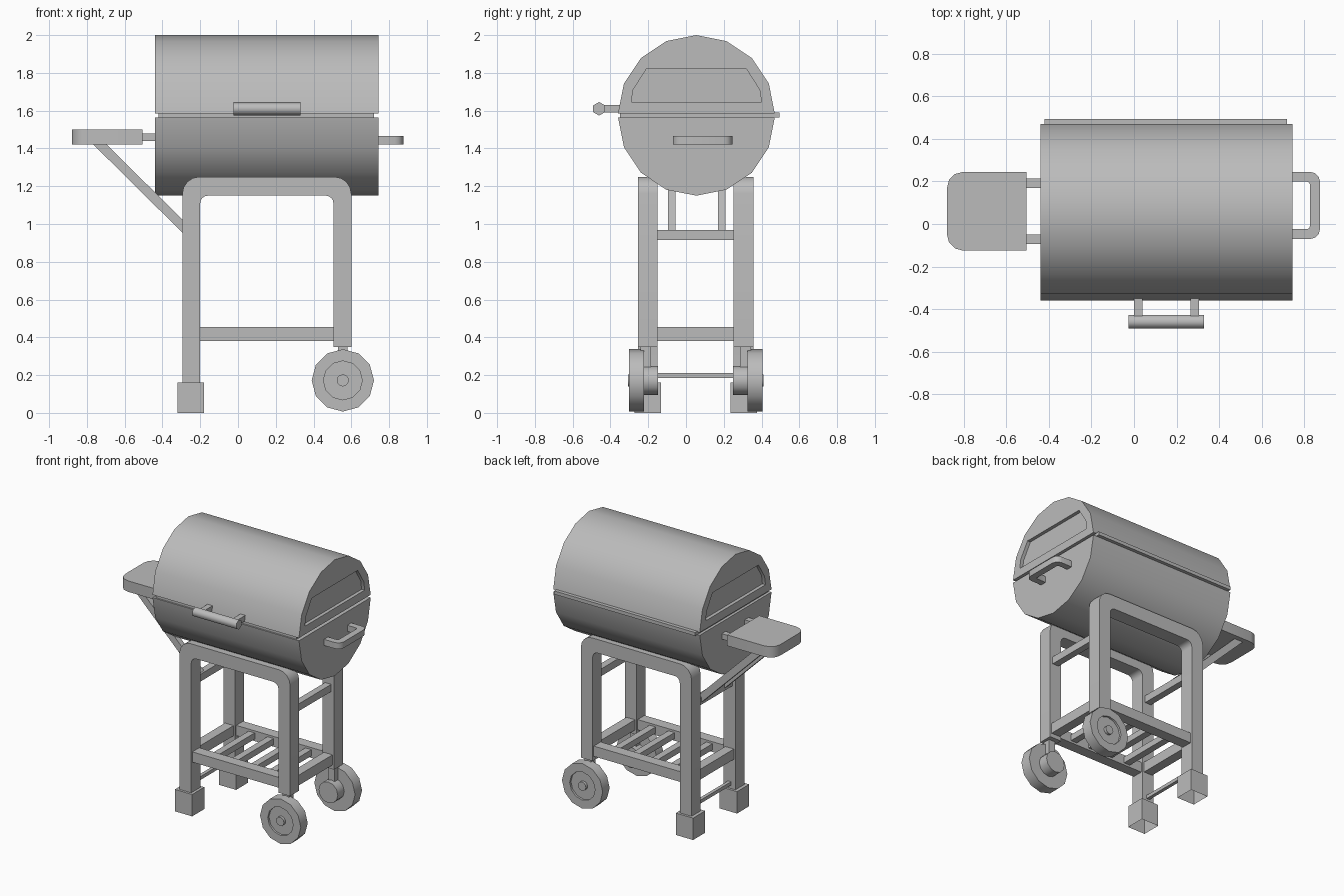
import bpy, bmesh
from math import sin, cos, pi, radians
from mathutils import Vector

cube = bpy.data.objects.get("Cube")
if cube:
    bpy.data.objects.remove(cube)

grey = bpy.data.materials.new("plain grey")
grey.use_nodes = True
grey.diffuse_color = (0.5, 0.5, 0.5, 1)
grey.node_tree.nodes["Principled BSDF"].inputs["Base Color"].default_value = (0.5, 0.5, 0.5, 1)


def finish(name, bm, angle=0):
    bmesh.ops.recalc_face_normals(bm, faces=bm.faces)
    mesh = bpy.data.meshes.new(name)
    bm.to_mesh(mesh)
    bm.free()
    mesh.materials.append(grey)
    ob = bpy.data.objects.new(name, mesh)
    bpy.context.collection.objects.link(ob)
    if angle:
        smooth(ob, angle)
    return ob


def activate(ob):
    bpy.ops.object.select_all(action='DESELECT')
    ob.select_set(True)
    bpy.context.view_layer.objects.active = ob


def smooth(ob, angle):
    activate(ob)
    bpy.ops.object.shade_smooth_by_angle(angle=radians(angle))


def prism(name, outline, axis, a, b, angle=0):
    """Extrude a 2D outline along an axis from a to b."""
    place = {'x': lambda u, v, t: (t, u, v),
             'y': lambda u, v, t: (u, t, v),
             'z': lambda u, v, t: (u, v, t)}[axis]
    bm = bmesh.new()
    face = bm.faces.new([bm.verts.new(place(u, v, a)) for u, v in outline])
    ext = bmesh.ops.extrude_face_region(bm, geom=[face], use_keep_orig=True)
    shift = Vector(place(0, 0, b - a))
    for v in ext['geom']:
        if isinstance(v, bmesh.types.BMVert):
            v.co += shift
    return finish(name, bm, angle)


def box(name, x, y, z, open_bottom=False):
    ob = prism(name, [(x[0], y[0]), (x[1], y[0]), (x[1], y[1]), (x[0], y[1])], 'z', *z)
    if open_bottom:
        bm = bmesh.new()
        bm.from_mesh(ob.data)
        low = [f for f in bm.faces if all(v.co.z < z[0] + 0.001 for v in f.verts)]
        bmesh.ops.delete(bm, geom=low, context='FACES')
        bm.to_mesh(ob.data)
        bm.free()
    return ob


def arc(cx, cy, r, start, end, steps):
    return [(cx + r * cos(radians(start + (end - start) * i / steps)),
             cy + r * sin(radians(start + (end - start) * i / steps))) for i in range(steps + 1)]


def lathe_y(name, rings, centre, sides, angle):
    """Turn (radius, y) rings about a y axis and cap both ends."""
    bm = bmesh.new()
    loops = [[bm.verts.new((centre[0] + r * cos(2 * pi * i / sides), y,
                            centre[1] + r * sin(2 * pi * i / sides)))
              for i in range(sides)] for r, y in rings]
    for p, q in zip(loops, loops[1:]):
        for i in range(sides):
            j = (i + 1) % sides
            bm.faces.new((p[i], p[j], q[j], q[i]))
    bm.faces.new(loops[0])
    bm.faces.new(loops[-1])
    return finish(name, bm, angle)


# Barrel: bowl, seam plate and lid
END_L, END_R, MID_Y, RADIUS = -0.44, 0.745, 0.055, 0.415
prism("bowl", arc(MID_Y, 1.565, RADIUS, 180, 360, 8), 'x', END_L, END_R, 30)
box("hinge_plate", (-0.42, 0.72), (-0.35, 0.495), (1.565, 1.59))
lid = prism("lid", arc(MID_Y, 1.585, RADIUS, 0, 180, 8), 'x', END_L, END_R)

# Recessed panel in each end of the lid
panel = [(-0.29, 1.645), (0.40, 1.645), (0.39, 1.71), (0.32, 1.82), (-0.21, 1.82), (-0.28, 1.71)]
for end in (END_L, END_R):
    cutter = prism("panel_cutter", panel, 'x', end - 0.025, end + 0.025)
    cutter.hide_render = True
    mod = lid.modifiers.new("recess", 'BOOLEAN')
    mod.object = cutter
    mod.solver = 'EXACT'
    activate(lid)
    bpy.ops.object.modifier_apply(modifier=mod.name)
    bpy.data.objects.remove(cutter)
smooth(lid, 30)

# Lid handle
prism("lid_handle", arc(-0.46, 1.61, 0.036, 30, 330, 5), 'x', -0.025, 0.33, 65)
for x in (0.0, 0.265):
    box("lid_handle_post", (x, x + 0.04), (-0.44, -0.34), (1.59, 1.63))

# Side handle: bent bar with rounded corners
outer = arc(0.83, -0.025, 0.045, -90, 0, 3) + arc(0.83, 0.2, 0.045, 0, 90, 3)
inner = arc(0.815, 0.187, 0.012, 90, 0, 2) + arc(0.815, -0.012, 0.012, 0, -90, 2)
prism("side_handle", [(0.74, -0.07)] + outer + [(0.74, 0.245), (0.74, 0.199)] + inner
      + [(0.74, -0.024)], 'z', 1.42, 1.465, 35)

# Side table with brackets and diagonal struts
prism("side_table", [(-0.505, -0.125), (-0.505, 0.245)] + arc(-0.805, 0.17, 0.075, 90, 180, 3)
      + arc(-0.805, -0.05, 0.075, 180, 270, 3), 'z', 1.42, 1.5, 35)
for y in (-0.095, 0.17):
    box("table_bracket", (-0.52, -0.43), (y, y + 0.045), (1.44, 1.48))
    prism("table_strut", [(-0.77, 1.425), (-0.70, 1.425), (-0.235, 0.965), (-0.27, 0.93)],
          'y', y, y + 0.04)

# Two arched leg frames with feet, casters and rails
outer = arc(-0.205, 1.16, 0.09, 180, 90, 4) + arc(0.51, 1.16, 0.09, 90, 0, 4)
inner = arc(0.465, 1.11, 0.04, 0, 90, 4) + arc(-0.16, 1.11, 0.04, 90, 180, 4)
frame = [(-0.295, 0.15)] + outer + [(0.6, 0.35), (0.505, 0.35)] + inner + [(-0.2, 0.15)]
for place, y, out in (("front", -0.2025, -1), ("back", 0.305, 1)):
    prism(place + "_leg_frame", frame, 'y', y - 0.0525, y + 0.0525, 30)
    box(place + "_foot", (-0.32, -0.18), (y - 0.07, y + 0.07), (0, 0.16), True)
    box(place + "_shelf_rail", (-0.21, 0.515), (y - 0.04, y + 0.04), (0.38, 0.455))
    box(place + "_caster_stem", (0.53, 0.58), (y + out * 0.01 - 0.028, y + out * 0.01 + 0.028),
        (0.235, 0.36))
    rings = [(0.0775, -0.055), (0.0775, 0.02), (0.165, 0.02), (0.165, 0.1), (0.103, 0.1),
             (0.103, 0.085), (0.032, 0.085), (0.032, 0.105)]
    lathe_y(place + "_wheel", [(r, y + out * d) for r, d in rings], (0.555, 0.172), 12, 35)

# Cross rails at both ends, shelf slats and the low tie rod
for x in (-0.2475, 0.5525):
    box("upper_cross_rail", (x - 0.025, x + 0.025), (-0.16, 0.26), (0.915, 0.968))
    box("lower_cross_rail", (x - 0.035, x + 0.035), (-0.16, 0.26), (0.38, 0.455))
for i in range(4):
    x = -0.075 + i * 0.153
    box("shelf_slat", (x - 0.025, x + 0.025), (-0.17, 0.27), (0.395, 0.44))
box("tie_rod", (-0.26, -0.235), (-0.15, 0.26), (0.185, 0.21))
